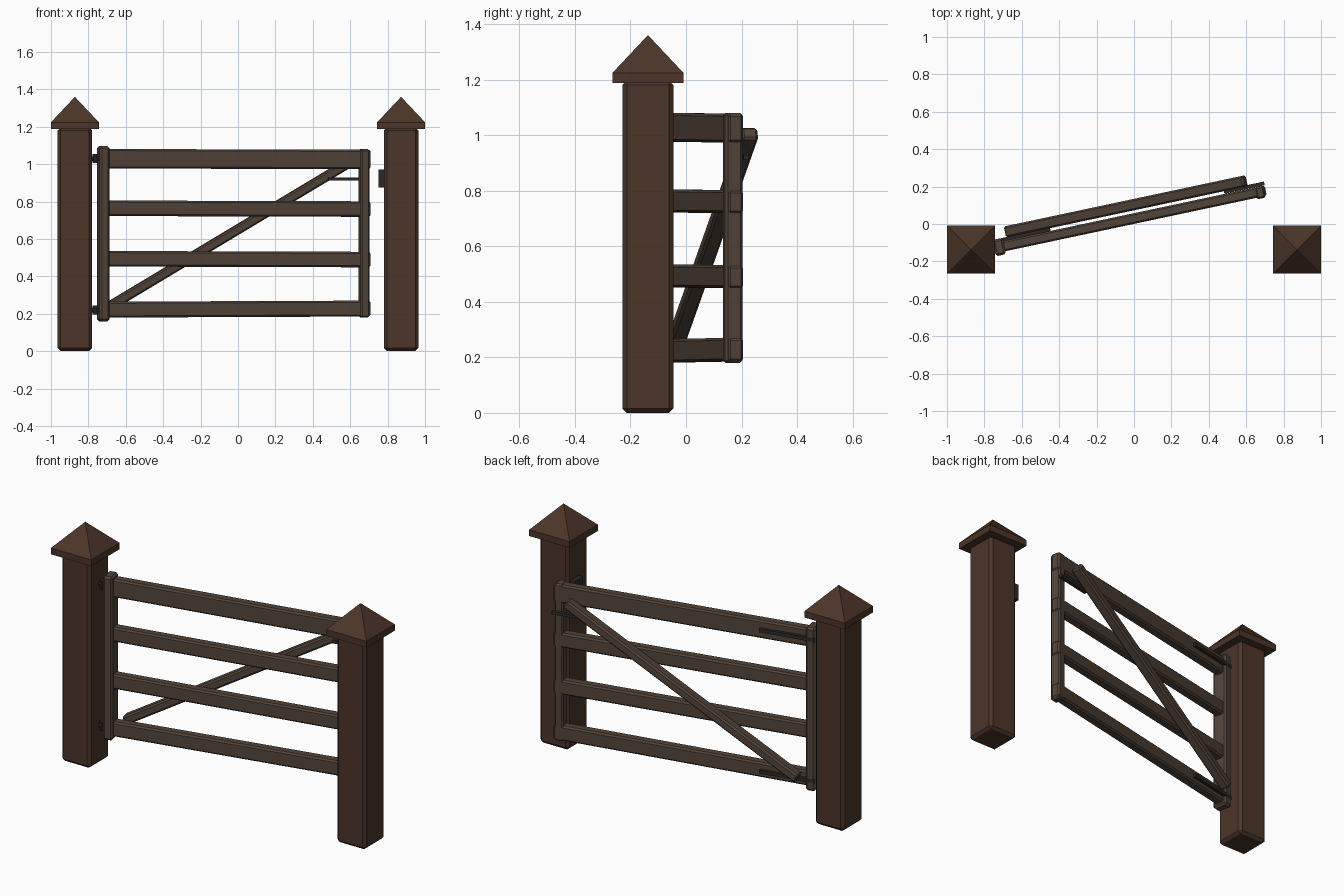
import bpy, bmesh, math
from mathutils import Matrix, Vector

if "Cube" in bpy.data.objects:
    bpy.data.objects.remove(bpy.data.objects["Cube"])


def material(name, rgb):
    m = bpy.data.materials.new(name)
    m.diffuse_color = (*rgb, 1)
    m.use_nodes = True
    m.node_tree.nodes["Principled BSDF"].inputs["Base Color"].default_value = m.diffuse_color
    return m


POST = material("dark_wood", (0.072, 0.036, 0.022))
WOOD = material("gate_wood", (0.085, 0.058, 0.042))
IRON = material("iron", (0.028, 0.022, 0.019))

# Gate swings about a hinge on the inner face of the left post
GATE = Matrix.Translation((-0.782, -0.137, 0)) @ Matrix.Rotation(math.radians(12), 4, 'Z')


def finish(name, bm, mat, frame):
    bm.transform(frame)
    bmesh.ops.recalc_face_normals(bm, faces=bm.faces)
    me = bpy.data.meshes.new(name)
    bm.to_mesh(me)
    bm.free()
    me.materials.append(mat)
    ob = bpy.data.objects.new(name, me)
    bpy.context.collection.objects.link(ob)
    return ob


def box(name, centre, size, mat, frame=Matrix(), chamfer=0.0, tilt=0.0):
    """Chamfered box, tilted in its own x-z plane, then placed in a frame."""
    bm = bmesh.new()
    bmesh.ops.create_cube(bm, size=1, matrix=Matrix.Diagonal((*size, 1)))
    if chamfer:
        bmesh.ops.bevel(bm, geom=bm.edges[:], offset=chamfer, segments=1,
                        profile=0.5, affect='EDGES')
    local = Matrix.Translation(centre) @ Matrix.Rotation(-tilt, 4, 'Y')
    return finish(name, bm, mat, frame @ local)


def rod(name, centre, radius, length, mat, frame, axis='Z'):
    bm = bmesh.new()
    bmesh.ops.create_cone(bm, cap_ends=True, segments=8, radius1=radius,
                          radius2=radius, depth=length)
    turn = Matrix.Rotation(math.pi / 2, 4, 'Y') if axis == 'X' else Matrix()
    return finish(name, bm, mat, frame @ Matrix.Translation(centre) @ turn)


# Posts with slab-and-pyramid caps
for side, x in (("left", -0.872), ("right", 0.872)):
    box(side + "_post", (x, -0.137, 0.598), (0.184, 0.184, 1.196), POST, chamfer=0.016)
    box(side + "_cap_slab", (x, -0.137, 1.206), (0.256, 0.256, 0.036), POST)
    bm = bmesh.new()
    bmesh.ops.create_cone(bm, cap_ends=True, segments=4, radius1=0.128 * math.sqrt(2),
                          radius2=0, depth=0.136)
    finish(side + "_cap_pyramid", bm, POST,
           Matrix.Translation((x, -0.137, 1.292)) @ Matrix.Rotation(math.pi / 4, 4, 'Z'))

# Upright stiles of the gate
box("hinge_stile", (0.063, 0, 0.628), (0.056, 0.088, 0.936), WOOD, GATE, 0.011)
box("latch_stile", (1.488, -0.004, 0.63), (0.05, 0.065, 0.90), WOOD, GATE, 0.009)

# Four slightly uneven rails: centre height, height, tilt
rails = ((0.225, 0.085, 0.004), (0.492, 0.083, -0.003),
         (0.762, 0.083, -0.003), (1.027, 0.104, -0.003))
for i, (z, h, t) in enumerate(rails):
    box(f"rail_{i + 1}", (0.787, 0, z), (1.465, 0.056, h), WOOD, GATE, 0.009, t)

# Diagonal brace behind the rails
box("diagonal_brace", (0.77, 0.073, 0.625), (1.513, 0.06, 0.05), WOOD, GATE, 0.009,
    math.radians(30.4))

# Strap hinges with pintles
for name, z in (("lower", 0.22), ("upper", 1.03)):
    box(name + "_hinge_strap", (0.195, 0.036, z), (0.31, 0.018, 0.02), IRON, GATE)
    rod(name + "_hinge_pin", (0.02, 0, z), 0.016, 0.05, IRON, GATE)
    rod(name + "_hinge_arm", (0.018, 0, z), 0.012, 0.05, IRON, GATE, 'X')

# Sliding latch bar on the gate and its catch on the right post
box("latch_bar", (1.41, 0.039, 0.92), (0.22, 0.02, 0.016), IRON, GATE)
box("latch_catch", (0.768, -0.105, 0.923), (0.034, 0.075, 0.095), IRON)
